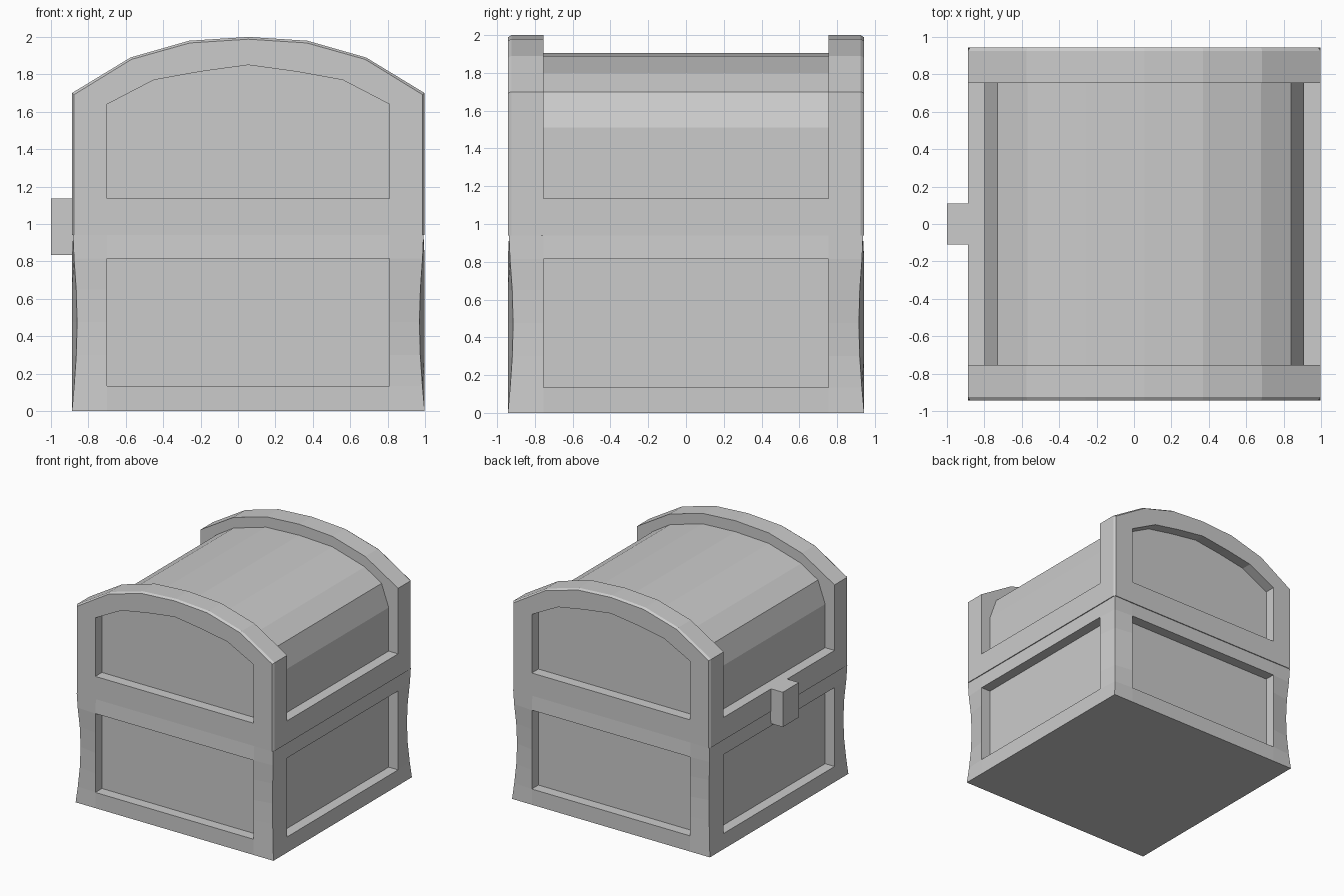
import bpy, bmesh, math
from mathutils import Matrix, Vector

if "Cube" in bpy.data.objects:
    bpy.data.objects.remove(bpy.data.objects["Cube"])

CX = 0.055          # body centre in x (the latch fills the other side)
H = 0.943           # half width of the square body
P = 0.755           # half width of the sunken panels
FLOOR = 0.853       # distance of panel floors from the centre
SEAM = 0.94         # height where lid meets base


def finish(name, bm):
    bmesh.ops.remove_doubles(bm, verts=bm.verts, dist=1e-5)
    bmesh.ops.recalc_face_normals(bm, faces=bm.faces)
    me = bpy.data.meshes.new(name)
    bm.to_mesh(me)
    bm.free()
    ob = bpy.data.objects.new(name, me)
    bpy.context.collection.objects.link(ob)
    return ob


def face(bm, pts):
    bm.faces.new([bm.verts.new(p) for p in pts])


def loft(name, loops):
    """Join (profile, y) loops into a closed solid."""
    bm = bmesh.new()
    rings = [[bm.verts.new((CX + x, y, z)) for x, z in prof] for prof, y in loops]
    for a, b in zip(rings, rings[1:]):
        for i in range(len(a)):
            j = (i + 1) % len(a)
            bm.faces.new((a[i], a[j], b[j], b[i]))
    bm.faces.new(rings[0])
    bm.faces.new(rings[-1])
    return finish(name, bm)


def box(name, x0, x1, y0, y1, z0, z1):
    bm = bmesh.new()
    bmesh.ops.create_cube(bm, size=1)
    for v in bm.verts:
        v.co = ((x0 + x1) / 2 + v.co.x * (x1 - x0),
                (y0 + y1) / 2 + v.co.y * (y1 - y0),
                (z0 + z1) / 2 + v.co.z * (z1 - z0))
    return finish(name, bm)


def arch(half):
    """Mirror the right half of a profile; last point is on the centre line."""
    return half + [(-x, z) for x, z in reversed(half[:-1])]


# Base: four equal sides with sunken panels and corners pinched at mid height
bm = bmesh.new()
rows = [0, 0.135, 0.3, 0.475, 0.65, 0.815, SEAM]


def row_points(z):
    c = 0.028 * math.sin(math.pi * z / SEAM) + (0.006 if z == SEAM else 0)
    d = H - 0.008 if z == SEAM else H
    return [(-H + c, -H + c, z), (-P, -d, z), (P, -d, z), (H - c, -H + c, z)]


for k in range(4):
    turn = Matrix.Translation((CX, 0, 0)) @ Matrix.Rotation(k * math.pi / 2, 4, 'Z')
    grid = [[turn @ Vector(p) for p in row_points(z)] for z in rows]
    for r in range(6):
        for c in range(3):
            if c == 1 and 1 <= r <= 4:
                continue
            face(bm, (grid[r][c], grid[r][c + 1], grid[r + 1][c + 1], grid[r + 1][c]))
    into = turn.to_3x3() @ Vector((0, H - FLOOR, 0))
    rim = [grid[r][1] for r in range(1, 6)] + [grid[r][2] for r in range(5, 0, -1)]
    sunk = [p + into for p in rim]
    for i in range(len(rim)):
        j = (i + 1) % len(rim)
        face(bm, (rim[i], rim[j], sunk[j], sunk[i]))
    face(bm, sunk)
for z, e in ((0, H), (SEAM, H - 0.006)):
    face(bm, [(CX + x * e, y * e, z) for x, y in ((-1, -1), (1, -1), (1, 1), (-1, 1))])
finish("chest_base", bm)

# Lid end frames: arched plates with a sunken arched panel
outer = arch([(H, SEAM), (H, 1.70), (0.63, 1.89), (0.315, 1.98), (0, 2.0)])
bevel = arch([(H - 0.012, SEAM), (H - 0.012, 1.692), (0.625, 1.88), (0.312, 1.968), (0, 1.988)])
panel = arch([(P, 1.135), (P, 1.64), (0.505, 1.77), (0.255, 1.815), (0, 1.85)])
for s, name in ((-1, "lid_front_frame"), (1, "lid_back_frame")):
    loft(name, [(outer, s * P), (outer, s * 0.925), (bevel, s * H),
                (panel, s * H), (panel, s * FLOOR)])

# Lid barrel between the frames
barrel = arch([(FLOOR, SEAM), (FLOOR, 1.51), (0.785, 1.70), (0.625, 1.80),
               (0.315, 1.89), (0, 1.905)])
loft("lid_barrel", [(barrel, -P), (barrel, P)])

# Lid side rails
for s, name in ((-1, "lid_left_rail"), (1, "lid_right_rail")):
    a, b = sorted((CX + s * FLOOR, CX + s * H))
    box(name, a, b, -P, P, SEAM, 1.135)

# Latch
box("latch", -1.0, CX - FLOOR - 0.02, -0.11, 0.11, 0.835, 1.135)
